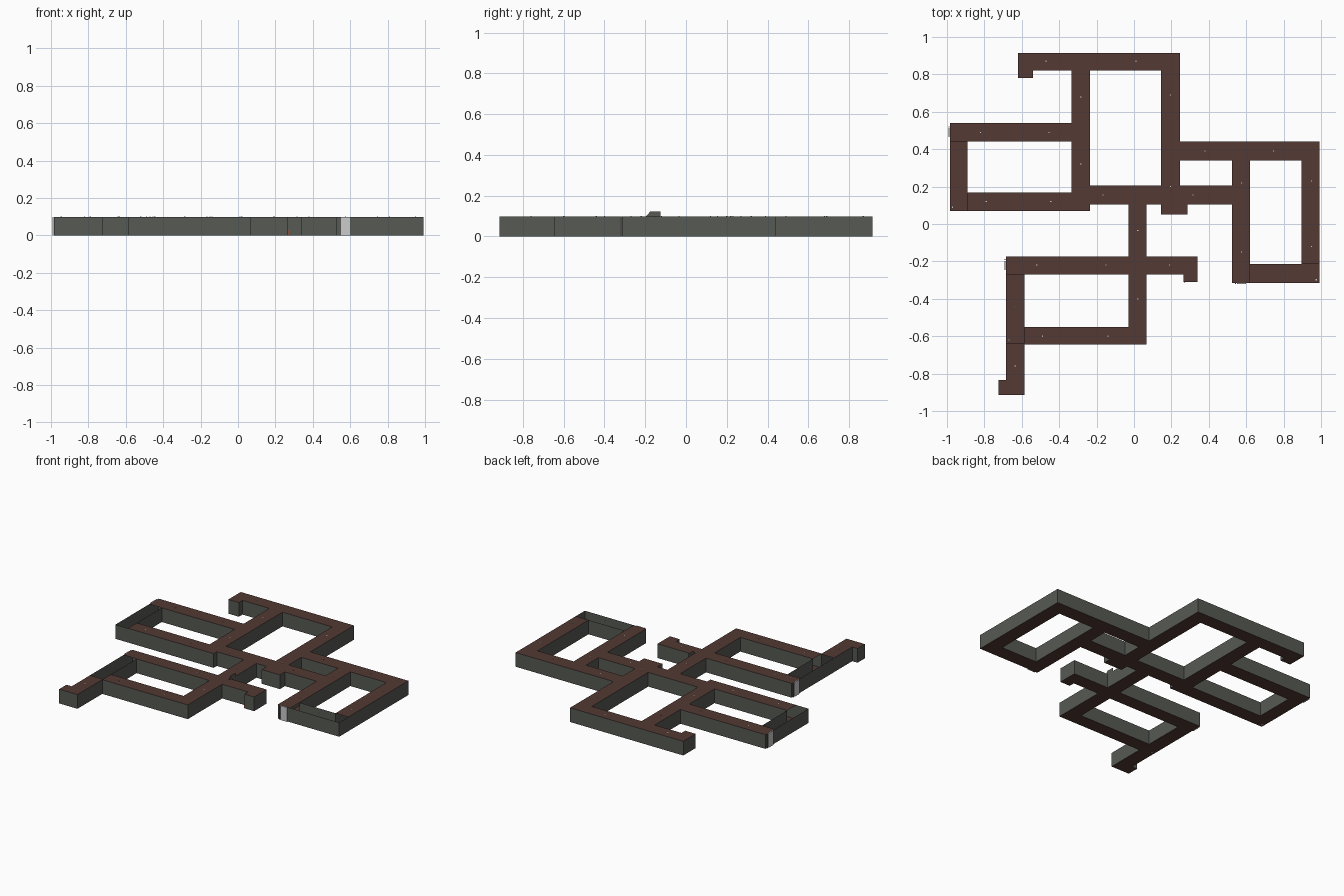
import bpy, bmesh

if "Cube" in bpy.data.objects:
    bpy.data.objects.remove(bpy.data.objects["Cube"])

H = 0.098  # corridor height


def material(name, rgb):
    m = bpy.data.materials.new(name)
    m.diffuse_color = (*rgb, 1)
    m.use_nodes = True
    m.node_tree.nodes["Principled BSDF"].inputs["Base Color"].default_value = m.diffuse_color
    return m


BROWN = material("brown floor", (0.088, 0.041, 0.033))
GREY = material("stone grey", (0.095, 0.1, 0.087))
WHITE = material("pale door", (0.6, 0.6, 0.6))
RUST = material("rust", (0.3, 0.08, 0.03))


def finish(bm, name, mat):
    bmesh.ops.remove_doubles(bm, verts=bm.verts, dist=1e-5)
    me = bpy.data.meshes.new(name)
    bm.to_mesh(me)
    bm.free()
    me.materials.append(mat)
    ob = bpy.data.objects.new(name, me)
    bpy.context.collection.objects.link(ob)
    return ob


def quad(bm, pts):
    bm.faces.new([bm.verts.new(p) for p in pts])


def add_box(bm, x0, x1, y0, y1, z0, z1):
    vs = bmesh.ops.create_cube(bm, size=1)["verts"]
    for v in vs:
        v.co = (x1 if v.co.x > 0 else x0, y1 if v.co.y > 0 else y0, z1 if v.co.z > 0 else z0)


def box(name, mat, *b):
    bm = bmesh.new()
    add_box(bm, *b)
    return finish(bm, name, mat)


# Corridor plan: x0, x1, y0, y1
COVERED = [
    (-0.62, 0.245, 0.82, 0.915), (-0.62, -0.54, 0.78, 0.82),      # back hall
    (-0.335, -0.235, 0.07, 0.82), (0.145, 0.245, 0.05, 0.82),
    (0.245, 0.285, 0.05, 0.105),
    (-0.985, -0.335, 0.44, 0.54), (-0.89, -0.235, 0.07, 0.168),   # left loop
    (-0.235, 0.53, 0.105, 0.205),                                 # middle hall
    (0.245, 0.993, 0.34, 0.44), (0.525, 0.62, -0.315, 0.34),      # right loop
    (0.895, 0.993, -0.215, 0.34),
    (-0.03, 0.068, -0.645, 0.105), (-0.685, 0.34, -0.27, -0.175), # front loop
    (0.265, 0.34, -0.31, -0.27), (-0.585, 0.068, -0.645, -0.55),
    (-0.685, -0.585, -0.915, -0.635), (-0.725, -0.685, -0.915, -0.835),
]
OPEN = [(-0.985, -0.89, 0.07, 0.44), (0.62, 0.993, -0.315, -0.215),
        (-0.685, -0.585, -0.635, -0.27)]

# Split the plan into cells
xs = sorted({v for r in COVERED + OPEN for v in r[:2]})
ys = sorted({v for r in COVERED + OPEN for v in r[2:]})


def inside(i, j, rects):
    if not (0 <= i < len(xs) - 1 and 0 <= j < len(ys) - 1):
        return False
    x, y = (xs[i] + xs[i + 1]) / 2, (ys[j] + ys[j + 1]) / 2
    return any(a < x < b and c < y < d for a, b, c, d in rects)


# Floors, ceilings and outline walls
floor, roof, walls = bmesh.new(), bmesh.new(), bmesh.new()
for i in range(len(xs) - 1):
    for j in range(len(ys) - 1):
        if not inside(i, j, COVERED + OPEN):
            continue
        c = [(xs[i], ys[j]), (xs[i + 1], ys[j]), (xs[i + 1], ys[j + 1]), (xs[i], ys[j + 1])]
        quad(floor, [(x, y, 0) for x, y in reversed(c)])
        if inside(i, j, COVERED):
            quad(roof, [(x, y, H) for x, y in c])
        for k, (di, dj) in enumerate([(0, -1), (1, 0), (0, 1), (-1, 0)]):
            if not inside(i + di, j + dj, COVERED + OPEN):
                p, q = c[k], c[(k + 1) % 4]
                quad(walls, [(*p, 0), (*q, 0), (*q, H), (*p, H)])
for bm, name, mat in [(floor, "corridor_floor", BROWN), (roof, "corridor_ceiling", BROWN),
                      (walls, "corridor_walls", GREY)]:
    bmesh.ops.dissolve_limit(bm, angle_limit=0.01, verts=bm.verts, edges=bm.edges)
    finish(bm, name, mat)

# Ceiling lamps
LAMPS = [(-0.47, 0.87), (0.01, 0.87), (-0.285, 0.68), (-0.285, 0.32), (0.195, 0.69),
         (-0.82, 0.49), (-0.455, 0.49), (-0.945, 0.27), (-0.79, 0.12), (-0.445, 0.12),
         (-0.165, 0.155), (0.195, 0.2), (0.315, 0.155), (0.38, 0.39), (0.745, 0.39),
         (0.95, 0.23), (0.95, -0.12), (0.575, 0.22), (0.575, -0.15), (0.81, -0.27),
         (0.02, -0.035), (0.02, -0.4), (-0.52, -0.22), (-0.15, -0.22), (0.19, -0.22),
         (-0.64, -0.44), (-0.49, -0.6), (-0.14, -0.6), (-0.635, -0.76)]
bm = bmesh.new()
for x, y in LAMPS:
    add_box(bm, x - 0.003, x + 0.003, y - 0.003, y + 0.003, H - 0.004, H + 0.002)
finish(bm, "ceiling_lamps", WHITE)

# Pale doors at the loop ends, each with a grey jamb strip
box("right_loop_door", WHITE, 0.55, 0.6, -0.322, -0.316, 0, H)
box("right_loop_jamb", GREY, 0.54, 0.545, -0.322, -0.316, 0, H)
for name, x, y in [("left_loop", -0.985, 0.49), ("front_loop", -0.685, -0.222)]:
    box(name + "_door", WHITE, x - 0.007, x - 0.001, y - 0.025, y + 0.025, 0, H)
    box(name + "_jamb", GREY, x - 0.007, x - 0.001, y + 0.03, y + 0.035, 0, H)

# Small pale posts in the open corners
for n, (x, y) in enumerate([(-0.97, 0.09), (0.975, -0.298), (-0.668, -0.62)]):
    box(f"corner_post_{n}", WHITE, x - 0.006, x + 0.006, y - 0.006, y + 0.006, 0, 0.05)

# Slanted plate rising above the front hall
bm = bmesh.new()
quad(bm, [(0.068, -0.2, 0.095), (0.068, -0.125, 0.095), (0.068, -0.125, 0.122), (0.068, -0.175, 0.122)])
finish(bm, "raised_plate", GREY)

# Rust marker on the short front stub
box("rust_marker", RUST, 0.266, 0.272, -0.314, -0.311, 0.005, 0.03)
